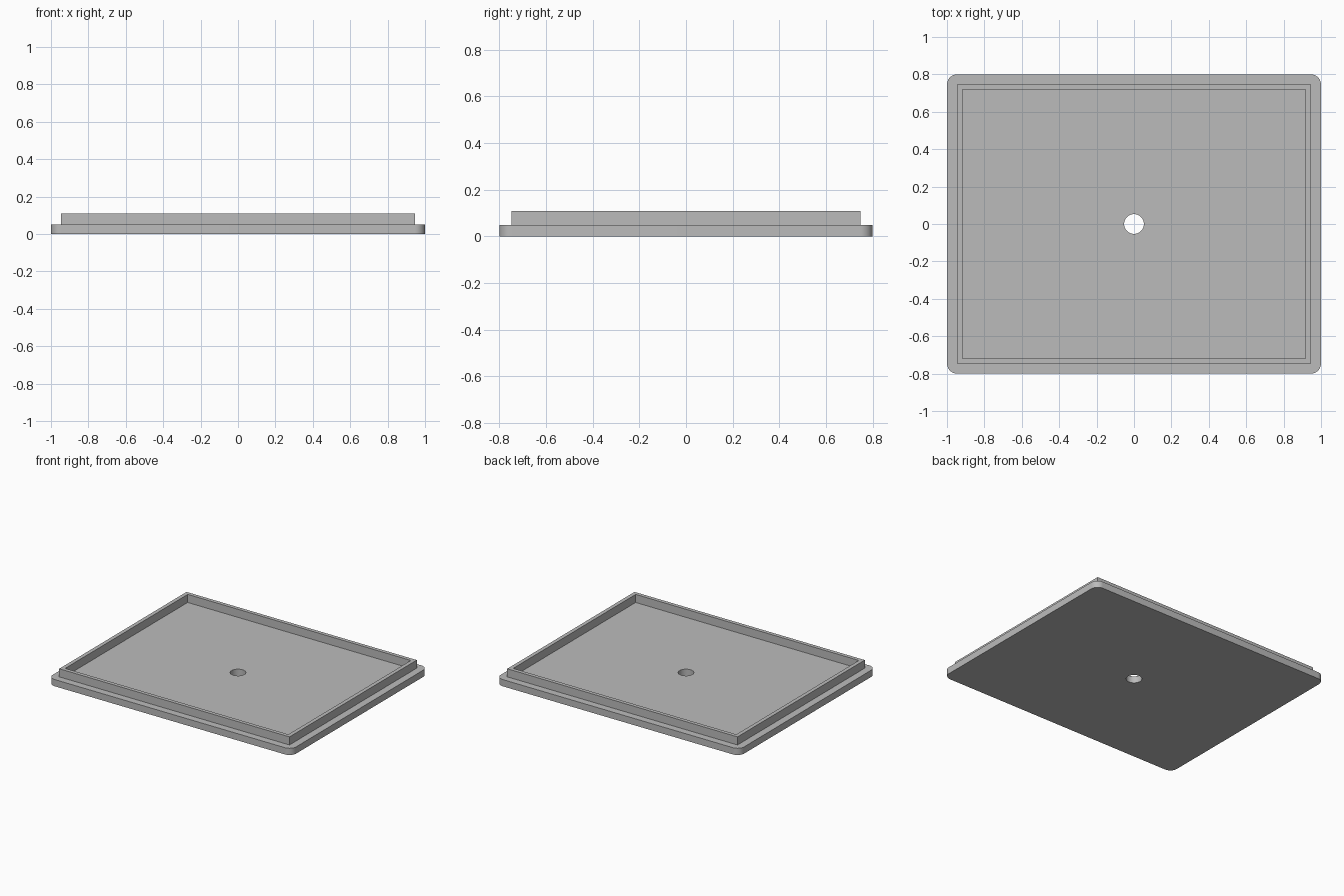
import bpy
import bmesh
from math import cos, sin, pi, radians

PLATE_TOP = 0.05
RIM_TOP = 0.11

if "Cube" in bpy.data.objects:
    bpy.data.objects.remove(bpy.data.objects["Cube"], do_unlink=True)

grey = bpy.data.materials.new("plain grey")
grey.use_nodes = True
grey.diffuse_color = (0.5, 0.5, 0.5, 1)
grey.node_tree.nodes["Principled BSDF"].inputs["Base Color"].default_value = (0.5, 0.5, 0.5, 1)


def circle(radius, steps=48):
    return [(radius * cos(2 * pi * i / steps), radius * sin(2 * pi * i / steps))
            for i in range(steps)]


def rectangle(hx, hy, radius=0.0, steps=10):
    """Outline of a rectangle, with rounded corners if a radius is given."""
    if not radius:
        return [(hx, hy), (-hx, hy), (-hx, -hy), (hx, -hy)]
    points = []
    for quarter, (sx, sy) in enumerate([(1, 1), (-1, 1), (-1, -1), (1, -1)]):
        for i in range(steps + 1):
            a = pi / 2 * (quarter + i / steps)
            points.append((sx * (hx - radius) + radius * cos(a),
                           sy * (hy - radius) + radius * sin(a)))
    return points


def extruded_part(name, outer, inner, bottom, top):
    """Solid between two heights, with an opening through it."""
    bm = bmesh.new()
    edges = []
    for outline in (outer, inner):
        verts = [bm.verts.new((x, y, bottom)) for x, y in outline]
        edges += [bm.edges.new((v, verts[i - 1])) for i, v in enumerate(verts)]
    bmesh.ops.triangle_fill(bm, edges=edges, use_beauty=True)
    ext = bmesh.ops.extrude_face_region(bm, geom=bm.faces[:], use_keep_orig=True)
    for v in ext["geom"]:
        if isinstance(v, bmesh.types.BMVert):
            v.co.z = top
    bmesh.ops.recalc_face_normals(bm, faces=bm.faces)
    mesh = bpy.data.meshes.new(name)
    bm.to_mesh(mesh)
    bm.free()
    mesh.materials.append(grey)
    obj = bpy.data.objects.new(name, mesh)
    bpy.context.collection.objects.link(obj)
    bpy.ops.object.select_all(action="DESELECT")
    obj.select_set(True)
    bpy.context.view_layer.objects.active = obj
    bpy.ops.object.shade_smooth_by_angle(angle=radians(30))
    return obj


# Rounded plate with a round hole in the middle
extruded_part("base_plate", rectangle(1.0, 0.8, 0.055), circle(0.053), 0, PLATE_TOP)

# Thin raised wall set in from the plate's edge
extruded_part("raised_rim", rectangle(0.946, 0.747), rectangle(0.917, 0.719),
              PLATE_TOP, RIM_TOP)
